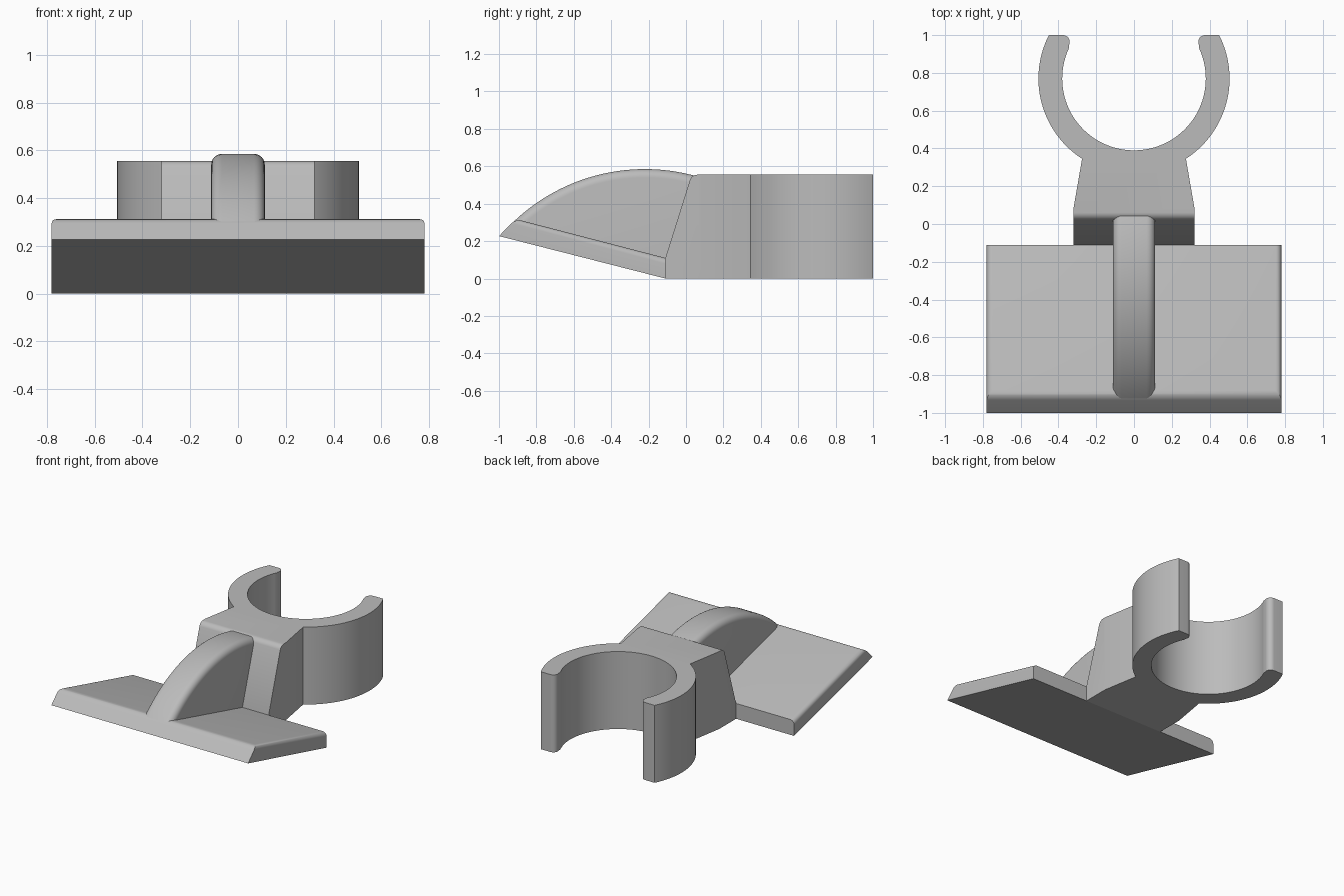
import bpy, bmesh
from math import sin, cos, atan2, pi, radians, sqrt
from mathutils import Vector

cube = bpy.data.objects.get("Cube")
if cube:
    bpy.data.objects.remove(cube, do_unlink=True)

grey = bpy.data.materials.new("plain grey")
grey.use_nodes = True
COLOUR = (0.5, 0.5, 0.5, 1)
grey.diffuse_color = COLOUR
grey.node_tree.nodes["Principled BSDF"].inputs["Base Color"].default_value = COLOUR


def prism(points, direction):
    """Extrude a closed outline of 3D points along a direction."""
    bm = bmesh.new()
    face = bm.faces.new([bm.verts.new(p) for p in points])
    ext = bmesh.ops.extrude_face_region(bm, geom=[face])
    moved = [v for v in ext["geom"] if isinstance(v, bmesh.types.BMVert)]
    bmesh.ops.translate(bm, verts=moved, vec=direction)
    bmesh.ops.recalc_face_normals(bm, faces=bm.faces)
    return bm


def round_edges(bm, rule, radius):
    edges = [e for e in bm.edges if rule(*[v.co for v in e.verts])]
    bmesh.ops.bevel(bm, geom=edges, offset=radius, offset_type='OFFSET',
                    segments=6, profile=0.5, affect='EDGES', clamp_overlap=True)


def finish(bm, name):
    bmesh.ops.recalc_face_normals(bm, faces=bm.faces)
    mesh = bpy.data.meshes.new(name)
    bm.to_mesh(mesh)
    bm.free()
    mesh.materials.append(grey)
    obj = bpy.data.objects.new(name, mesh)
    bpy.context.collection.objects.link(obj)
    bpy.ops.object.select_all(action='DESELECT')
    obj.select_set(True)
    bpy.context.view_layer.objects.active = obj
    bpy.ops.object.shade_smooth_by_angle(angle=radians(32))


def arc(cx, cy, r, a0, a1, n):
    return [(cx + r * cos(a0 + (a1 - a0) * i / n),
             cy + r * sin(a0 + (a1 - a0) * i / n)) for i in range(n + 1)]


# Tilted base plate with rounded top front and side edges
HALF = 0.78
side = [(-1, 0.227), (-0.11, 0), (-0.11, 0.11), (-0.91, 0.318)]
plate = prism([(-HALF, y, z) for y, z in side], (2 * HALF, 0, 0))


def above(p):
    return p.z > 0.3 or (p.y > -0.2 and p.z > 0.1)


round_edges(plate, lambda a, b: above(a) and above(b)
            and not (a.y > -0.2 and b.y > -0.2), 0.03)
finish(plate, "base_plate")

# Arched rib with rounded top edges
RIB, R, PEAK_Y, PEAK_Z = 0.112, 1.016, -0.22, 0.585
crown = []
for i in range(41):
    y = -0.94 + i / 40
    crown.append((y, PEAK_Z - R + sqrt(R * R - (y - PEAK_Y) ** 2)))
outline = crown + [(0.06, 0.08), (-0.1, 0.08)]
rib = prism([(-RIB, y, z) for y, z in outline], (2 * RIB, 0, 0))
round_edges(rib, lambda a, b: abs(a.x - b.x) < 0.001
            and min(a.z, b.z) > 0.2 and abs(a.y - b.y) > 0.01, 0.045)
finish(rib, "arched_rib")

# Clip: tapered neck and open ring in one outline, mirrored across x
CY, OUTER, INNER, TOP = 0.77, 0.506, 0.38, 0.555
half = [(0.32, -0.11), (0.32, 0.085)]
half += arc(0, CY, OUTER, atan2(0.345 - CY, 0.275), atan2(1 - CY, 0.45), 32)
half += arc(0.376, 0.964, 0.036, pi / 2, radians(205), 8)
half += arc(0, CY, INNER, atan2(0.93 - CY, 0.345), -pi / 2, 40)
plan = half + [(-x, y) for x, y in reversed(half[:-1])]
clip = prism([(x, y, 0) for x, y in plan], (0, 0, TOP))

# Slanted front of the neck, with a rounded top edge
slope = Vector((0, 0.14, TOP - 0.11))
normal = Vector((0, -slope.z, slope.y))
cut = bmesh.ops.bisect_plane(clip, geom=clip.verts[:] + clip.edges[:] + clip.faces[:],
                             plane_co=(0, -0.11, 0.11), plane_no=normal,
                             clear_outer=True)
rim = [e for e in cut["geom_cut"] if isinstance(e, bmesh.types.BMEdge)]
bmesh.ops.holes_fill(clip, edges=rim, sides=0)
round_edges(clip, lambda a, b: min(a.z, b.z) > TOP - 0.001
            and max(a.y, b.y) < 0.06 and abs(a.x - b.x) > 0.3, 0.03)
finish(clip, "ring_clip")
